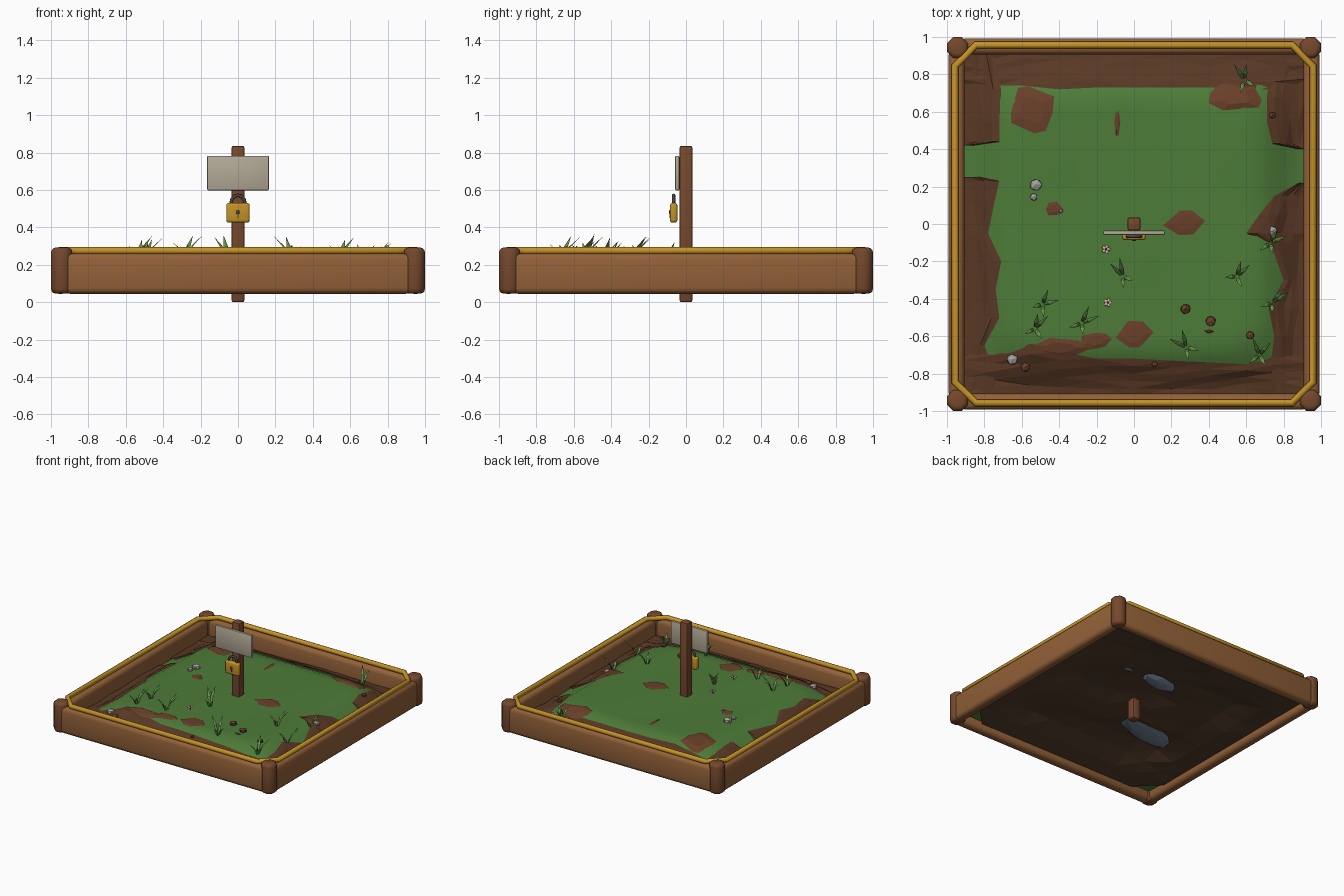
import bpy, bmesh, math, random
from mathutils import Vector, Matrix

if "Cube" in bpy.data.objects:
    bpy.data.objects.remove(bpy.data.objects["Cube"])
random.seed(4)

def mat(name, r, g, b):
    m = bpy.data.materials.new(name)
    m.diffuse_color = (r, g, b, 1)
    m.use_nodes = True
    m.node_tree.nodes["Principled BSDF"].inputs["Base Color"].default_value = m.diffuse_color
    return m

WOOD = mat("wood", .29, .12, .04)
POST = mat("dark_wood", .18, .065, .025)
GOLD = mat("gold", .55, .29, .02)
GRASS = mat("grass", .075, .20, .04)
DIRT = mat("dirt", .14, .05, .022)
EDGE = mat("edge_dirt", .10, .04, .018)
SOIL = mat("soil", .085, .045, .024)
STONE = mat("stone", .38, .36, .33)
SLATE = mat("slate", .17, .23, .30)
BOARD = mat("board", .45, .40, .31)
IRON = mat("iron", .07, .06, .055)
BLADE = mat("blade", .13, .29, .07)
PETAL = mat("petal", .7, .5, .45)

def finish(name, bm, m, smooth=None):
    me = bpy.data.meshes.new(name)
    bm.to_mesh(me)
    bm.free()
    ob = bpy.data.objects.new(name, me)
    bpy.context.collection.objects.link(ob)
    me.materials.append(m)
    if smooth:
        bpy.ops.object.select_all(action='DESELECT')
        ob.select_set(True)
        bpy.context.view_layer.objects.active = ob
        bpy.ops.object.shade_smooth_by_angle(angle=math.radians(smooth))
    return ob

def box(name, c, s, m, bev=.01, seg=2):
    bm = bmesh.new()
    bmesh.ops.create_cube(bm, size=1, matrix=Matrix.Translation(c) @ Matrix.Diagonal((*s, 1)))
    bmesh.ops.bevel(bm, geom=bm.edges[:], offset=bev, segments=seg, affect='EDGES', profile=.5)
    return finish(name, bm, m, 40)

def tube(name, pts, r, m, closed=False, res=2):
    cu = bpy.data.curves.new(name, 'CURVE')
    cu.dimensions = '3D'
    cu.bevel_depth, cu.bevel_resolution, cu.use_fill_caps = r, res, True
    sp = cu.splines.new('POLY')
    sp.points.add(len(pts) - 1)
    for p, q in zip(sp.points, pts):
        p.co = (*q, 1)
    sp.use_cyclic_u = closed
    cu.materials.append(m)
    ob = bpy.data.objects.new(name, cu)
    bpy.context.collection.objects.link(ob)
    return ob

def fall(x, y, start):
    """0 on the mound, 1 at the frame."""
    r = (abs(x)**8 + abs(y)**8) ** (1 / 8)
    t = min(1, max(0, (r - start) / (.92 - start)))
    return t * t * (3 - 2 * t)

def h(x, y):
    """Ground height: level mound that falls away near the frame."""
    return .23 - .115 * fall(x, y, .64) + .004 * math.sin(7 * x + 1) * math.cos(6 * y)

# frame beams, corner posts and gilded rim
for k, n in enumerate(("front", "right", "back", "left")):
    R = Matrix.Rotation(k * math.pi / 2, 4, 'Z')
    ob = box(n + "_beam", (0, -.95, .153), (1.86, .085, .216), WOOD, .032, 3)
    ob.data.transform(R)
    bm = bmesh.new()
    bmesh.ops.create_cone(bm, cap_ends=True, segments=8, radius1=.061, radius2=.061, depth=.247,
                          matrix=R @ Matrix.Translation((.943, -.943, .169)) @ Matrix.Rotation(math.pi / 8, 4, 'Z'))
    caps = [e for e in bm.edges if abs(e.verts[0].co.z - e.verts[1].co.z) < .01]
    bmesh.ops.bevel(bm, geom=caps, offset=.026, segments=3, affect='EDGES', profile=.5)
    finish(n + "_corner_post", bm, POST, 50)
a, b = .957, .845
tube("gold_rim", [(b, -a, .275), (a, -b, .275), (a, b, .275), (b, a, .275),
                  (-b, a, .275), (-a, b, .275), (-a, -b, .275), (-b, -a, .275)], .02, GOLD, True)

# grass sheet
bm = bmesh.new()
bmesh.ops.create_grid(bm, x_segments=28, y_segments=28, size=.92)
for v in bm.verts:
    v.co.z = h(v.co.x, v.co.y)
finish("grass_ground", bm, GRASS, 60)

# soil underside in coarse ridges, with the two front corners cut off
bm = bmesh.new()
bmesh.ops.create_grid(bm, x_segments=12, y_segments=12, size=.92)
bmesh.ops.triangulate(bm, faces=bm.faces[:])
for sx in (-1, 1):
    bmesh.ops.bisect_plane(bm, geom=bm.verts[:] + bm.edges[:] + bm.faces[:], plane_co=(sx * .92, -.72, 0),
                           plane_no=(sx, -1, 0), clear_outer=True)
for v in bm.verts:
    x, y = v.co.x, v.co.y
    f = fall(x, y, .5)
    v.co.z = .168 - .073 * f + (1 - f) * (.018 * math.sin(8 * y + 2 * x) + random.uniform(-.012, .012))
bmesh.ops.reverse_faces(bm, faces=bm.faces[:])
finish("soil_underside", bm, SOIL)

# sloping dirt borders: (position along the side, inner edge)
def border(name, k, pts):
    R = Matrix.Rotation(k * math.pi / 2, 3, 'Z')
    bm = bmesh.new()
    rows = []
    for t, inner in pts:
        row = []
        for j in range(6):
            p = R @ Vector((t, -(inner + (.92 - inner) * j / 5), 0))
            lift = .004 if j == 0 else .007 + random.uniform(0, .014)
            row.append(bm.verts.new((p.x, p.y, h(p.x, p.y) + lift)))
        rows.append(row)
    for r, s in zip(rows, rows[1:]):
        for j in range(5):
            bm.faces.new((r[j], r[j + 1], s[j + 1], s[j]))
    bm.normal_update()
    if sum(f.normal.z for f in bm.faces) < 0:
        bmesh.ops.reverse_faces(bm, faces=bm.faces[:])
    bmesh.ops.triangulate(bm, faces=bm.faces[:])
    finish(name, bm, EDGE)

border("front_dirt", 0, [(-.92, .68), (-.75, .7), (-.55, .64), (-.4, .68), (-.2, .72), (0, .72), (.2, .73), (.4, .74), (.6, .75), (.75, .71), (.92, .7)])
border("back_dirt", 2, [(-.92, .74), (-.75, .72), (-.6, .72), (-.4, .73), (-.2, .73), (0, .73), (.2, .73), (.4, .72), (.6, .74), (.75, .74), (.92, .74)])
border("right_dirt_back", 1, [(.4, .88), (.43, .74), (.55, .71), (.68, .71), (.8, .73), (.92, .72)])
border("right_dirt_front", 1, [(-.92, .72), (-.75, .73), (-.6, .75), (-.45, .72), (-.3, .8), (-.1, .73), (-.05, .6), (.05, .67), (.15, .75), (.22, .88)])
border("left_dirt_front", 3, [(-.25, .82), (-.23, .72), (-.1, .75), (.05, .78), (.2, .71), (.35, .74), (.5, .72), (.65, .8), (.78, .75), (.92, .72)])
border("left_dirt_back", 3, [(-.92, .76), (-.72, .71), (-.55, .72), (-.44, .72), (-.42, .86)])

# loose dirt patches on the grass: x, y, half sizes, sides
for i, (x, y, rx, ry, n) in enumerate([(-.54, .61, .13, .13, 8), (.54, .68, .16, .09, 7), (-.09, .54, .02, .07, 6),
        (-.43, .08, .055, .05, 6), (.28, .01, .13, .08, 6), (-.4, -.66, .16, .07, 7), (-.2, -.62, .11, .05, 7),
        (0, -.6, .1, .08, 6), (.4, -.575, .03, .01, 5)]):
    bm = bmesh.new()
    rings = [[], []]
    for j in range(n):
        ang, q = 2 * math.pi * j / n + random.uniform(-.25, .25), random.uniform(.75, 1.1)
        for ring, f in zip(rings, (.55, 1)):
            px, py = x + rx * q * f * math.cos(ang), y + ry * q * f * math.sin(ang)
            ring.append(bm.verts.new((px, py, h(px, py) + (.009 if f < 1 else .005))))
    bm.faces.new(rings[0])
    for j in range(n):
        k = (j + 1) % n
        bm.faces.new((rings[0][j], rings[1][j], rings[1][k], rings[0][k]))
    finish(f"dirt_patch_{i}", bm, DIRT)

# pebbles, clods and buried slabs
def rock(name, x, y, z, s, m, rot=0, sub=1):
    bm = bmesh.new()
    bmesh.ops.create_icosphere(bm, subdivisions=sub, radius=1)
    for v in bm.verts:
        v.co *= random.uniform(.92, 1.06)
    bm.transform(Matrix.Translation((x, y, z)) @ Matrix.Rotation(rot, 4, 'Z') @ Matrix.Diagonal((*s, 1)))
    finish(name, bm, m)

for i, (x, y, r) in enumerate([(-.525, .21, .035), (-.535, .145, .022), (.74, -.04, .031), (-.65, -.725, .032), (-.39, .07, .012)]):
    rock(f"pebble_{i}", x, y, h(x, y) + .012, (r, r, r * .7), STONE, i)
for i, (x, y, r) in enumerate([(.275, -.455, .03), (.41, -.52, .03), (.62, -.595, .024), (-.58, -.765, .028), (.74, .58, .02), (.11, -.75, .018)]):
    rock(f"clod_{i}", x, y, h(x, y) + .014, (r, r, r * .7), DIRT, i)
rock("buried_slab_large", -.36, -.29, .172, (.29, .12, .04), SLATE, .25, 2)
rock("buried_slab_small", .04, .34, .172, (.17, .09, .04), SLATE, .2, 2)
rock("buried_slab_tiny", .36, .36, .17, (.07, .04, .03), SLATE, .1, 1)

# grass tufts of folded blades, leaning one way
for i, (x, y, lean) in enumerate([(.59, .77, 1.2), (-.06, -.28, 1.6), (.55, -.28, .5), (-.49, -.43, .3), (-.53, -.56, .8),
                                  (-.28, -.53, .3), (.28, -.66, 1.8), (.73, -.1, .6), (.74, -.42, .4), (.67, -.7, 1.1)]):
    bm = bmesh.new()
    for j in range(4):
        ang = lean + (0, .7, 2.9, 4.4)[j] + random.uniform(-.3, .3)
        d = Vector((math.cos(ang), math.sin(ang), 0))
        s = Vector((-d.y, d.x, 0))
        base = Vector((x, y, h(x, y))) + d * .01
        L = random.uniform(.11, .145) if j < 2 else random.uniform(.07, .1)
        mid = base + d * L * .22 + Vector((0, 0, L * .5))
        tip = base + d * L * .65 + Vector((0, 0, L * .9))
        w = .012
        V = [bm.verts.new(p) for p in (base - s * w * .6, base + s * w * .6, mid + s * w, mid - s * w, tip, mid - d * .005)]
        for f in ((0, 5, 3), (0, 1, 5), (1, 2, 5), (5, 2, 4), (3, 5, 4)):
            bm.faces.new([V[q] for q in f])
    finish(f"grass_tuft_{i}", bm, BLADE)

# little flowers
for i, (x, y) in enumerate([(-.15, -.135), (-.14, -.42)]):
    z = h(x, y) + .025
    tube(f"flower_stem_{i}", [(x, y, z - .03), (x, y, z)], .003, BLADE)
    for j in range(5):
        t = j * 2 * math.pi / 5
        rock(f"flower_{i}_petal_{j}", x + .014 * math.cos(t), y + .014 * math.sin(t), z, (.012, .01, .004), PETAL, t)
    rock(f"flower_{i}_centre", x, y, z + .003, (.007, .007, .005), DIRT)

# sign post, board and padlock
box("sign_post", (0, 0, .418), (.07, .07, .836), POST, .012, 2)
box("sign_board", (0, -.047, .69), (.33, .022, .185), BOARD, .006, 2)
box("padlock_body", (0, -.066, .478), (.125, .04, .105), GOLD, .014, 3)
arc = [(.036 * math.cos(t * math.pi / 8), -.066, .535 + .036 * math.sin(t * math.pi / 8)) for t in range(9)]
tube("padlock_shackle", [(.036, -.066, .5)] + arc + [(-.036, -.066, .5)], .009, IRON)
box("keyhole_slot", (0, -.086, .465), (.008, .006, .03), IRON, .001, 1)
rock("keyhole", 0, -.086, .482, (.012, .005, .012), IRON, 0, 2)
